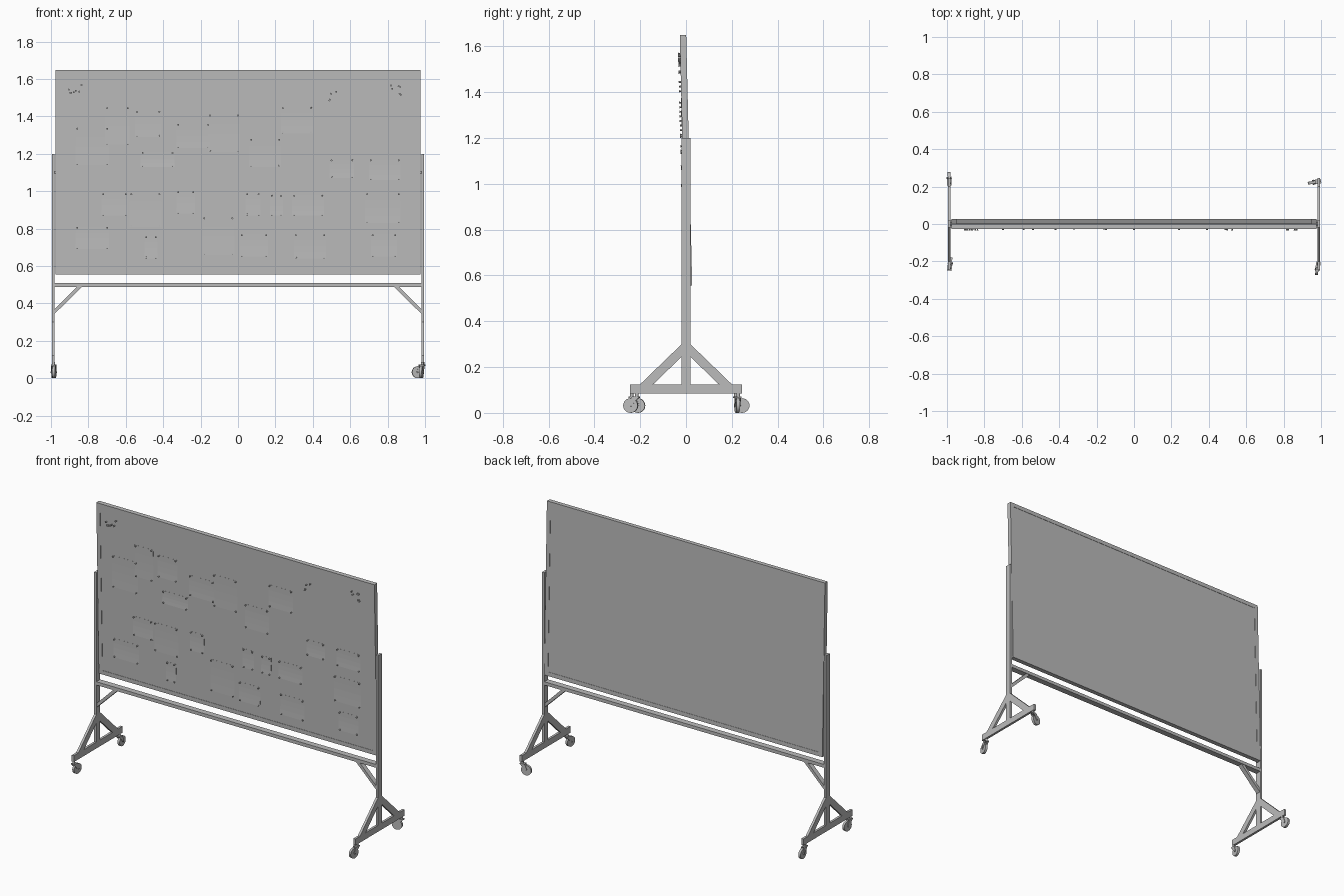
import bpy, bmesh, math, random
from mathutils import Matrix, Vector

random.seed(4)
if "Cube" in bpy.data.objects:
    bpy.data.objects.remove(bpy.data.objects["Cube"])

grey = bpy.data.materials.new("light_grey")
grey.use_nodes = True
colour = (0.5, 0.5, 0.5, 1)
grey.diffuse_color = colour
grey.node_tree.nodes["Principled BSDF"].inputs["Base Color"].default_value = colour


def finish(name, bm, matrix=None, smooth=False):
    """Turn a bmesh into a named object, optionally moved by a matrix."""
    if matrix:
        bm.transform(matrix)
    bmesh.ops.recalc_face_normals(bm, faces=bm.faces)
    mesh = bpy.data.meshes.new(name)
    bm.to_mesh(mesh)
    bm.free()
    mesh.materials.append(grey)
    ob = bpy.data.objects.new(name, mesh)
    bpy.context.collection.objects.link(ob)
    if smooth:
        bpy.ops.object.select_all(action="DESELECT")
        ob.select_set(True)
        bpy.context.view_layer.objects.active = ob
        bpy.ops.object.shade_smooth_by_angle(angle=math.radians(40))
    return ob


def add_box(bm, low, high):
    low, high = Vector(low), Vector(high)
    place = Matrix.Translation((low + high) / 2) @ Matrix.Diagonal((*(high - low), 1))
    return bmesh.ops.create_cube(bm, size=1, matrix=place)


def box(name, low, high, matrix=None):
    bm = bmesh.new()
    add_box(bm, low, high)
    return finish(name, bm, matrix)


def prism(name, points, offset, matrix=None):
    """Extrude a flat outline along an offset vector."""
    bm = bmesh.new()
    face = bm.faces.new([bm.verts.new(p) for p in points])
    new = bmesh.ops.extrude_face_region(bm, geom=[face])["geom"]
    verts = [v for v in new if isinstance(v, bmesh.types.BMVert)]
    bmesh.ops.translate(bm, vec=offset, verts=verts)
    return finish(name, bm, matrix)


def add_rod(bm, centre, radius, length, axis, sides=24):
    turn = Vector((0, 0, 1)).rotation_difference(Vector(axis)).to_matrix().to_4x4()
    bmesh.ops.create_cone(bm, cap_ends=True, segments=sides, radius1=radius, radius2=radius,
                          depth=length, matrix=Matrix.Translation(centre) @ turn)


def rod(name, centre, radius, length, axis, matrix=None, sides=24):
    bm = bmesh.new()
    add_rod(bm, centre, radius, length, axis, sides)
    return finish(name, bm, matrix, smooth=True)


# Leaning board with a slightly recessed panel on both faces
PIVOT = 1.102
HALF = 0.014
lean = Matrix.Translation((0, 0, PIVOT)) @ Matrix.Rotation(0.024, 4, "X")
bm = bmesh.new()
add_box(bm, (-0.975, -HALF, -0.547), (0.975, HALF, 0.547))
bm.normal_update()
for face in [f for f in bm.faces if abs(f.normal.y) > 0.9]:
    inward = -face.normal.copy()
    bmesh.ops.inset_region(bm, faces=[face], thickness=0.036)
    rim = bmesh.ops.extrude_face_region(bm, geom=[face])["geom"]
    bmesh.ops.translate(bm, vec=inward * 0.002, verts=[v for v in rim if isinstance(v, bmesh.types.BMVert)])
    bmesh.ops.delete(bm, geom=[face], context="FACES")
finish("board", bm, lean)

# Pinned sheets: left, bottom, width, height
SHEETS = [
    (-.87, 1.14, .18, .2), (-.71, 1.25, .13, .2), (-.55, 1.29, .14, .14), (-.52, 1.13, .18, .08),
    (-.33, 1.23, .18, .13), (-.16, 1.21, .17, .2), (.06, 1.13, .17, .15), (.23, 1.31, .17, .14),
    (-.87, .69, .18, .12), (-.73, .87, .14, .12), (-.58, .81, .17, .18), (-.5, .64, .07, .12),
    (-.33, .88, .1, .12), (.04, .87, .08, .12), (.17, .87, .07, .11), (.29, .87, .17, .11),
    (.3, .64, .17, .13), (.7, 1.06, .17, .11), (.68, .83, .19, .16), (.49, 1.07, .13, .1),
    (-.19, .66, .17, .2), (.01, .65, .15, .12), (.71, .65, .14, .12),
]
FRONT = 0.002 - HALF
pins = []
bm = bmesh.new()
for x, z, width, height in SHEETS:
    z -= PIVOT
    rows = []
    # Each sheet curls gently away from the board toward its lower edge
    for t in (0, 0.25, 0.5, 0.75, 1):
        y = FRONT - 0.001 - 0.004 * (1 - t) ** 2
        rows.append([bm.verts.new((u, y, z + height * t)) for u in (x, x + width)])
    for a, b in zip(rows, rows[1:]):
        bm.faces.new((a[0], a[1], b[1], b[0]))
    pins += [(x + 0.01, z + height - 0.005), (x + width - 0.01, z + height - 0.005),
             (x + 0.01, z + 0.005), (x + width - 0.01, z + 0.005)]
sheets = finish("pinned_sheets", bm)
sheets.data.transform(lean)
thick = sheets.modifiers.new("thickness", "SOLIDIFY")
thick.thickness = 0.0006

# Push pins at the sheet corners, with spare clusters near the top
for cx, cz, count in ((-0.87, 1.55, 7), (0.84, 1.54, 6), (0.49, 1.51, 4)):
    for _ in range(count):
        pins.append((cx + random.uniform(-.04, .04), cz - PIVOT + random.uniform(-.03, .03)))
bm = bmesh.new()
for x, z in pins:
    add_rod(bm, (x, FRONT - 0.005, z), 0.0035, 0.01, (0, 1, 0), 8)
    add_rod(bm, (x, FRONT - 0.01, z), 0.005, 0.003, (0, 1, 0), 8)
finish("push_pins", bm, lean, smooth=True)

# Lower crossbar
box("crossbar", (-0.98, -0.019, 0.487), (0.98, 0.019, 0.508))

# Side stands, mirrored left and right
for side, s in (("left", 1), ("right", -1)):
    flip = Matrix.Scale(s, 4, (1, 0, 0))
    box(side + "_post", (0.98, -0.019, 0.12), (0.995, 0.019, 1.2), flip)
    box(side + "_foot", (0.98, -0.245, 0.085), (0.995, 0.245, 0.125), flip)
    rod(side + "_board_pivot", (0.978, 0, PIVOT), 0.007, 0.02, (1, 0, 0), flip, 16)
    prism(side + "_corner_brace",
          [(0.98, -0.015, 0.345), (0.98, -0.015, 0.37), (0.863, -0.015, 0.487), (0.835, -0.015, 0.487)],
          (0, 0.03, 0), flip)
    for end, e in (("front", -1), ("back", 1)):
        prism(f"{side}_{end}_foot_brace",
              [(0.98, e * y, z) for y, z in ((0.2, 0.125), (0.143, 0.125), (0.019, 0.245), (0.019, 0.3))],
              (0.015, 0, 0), flip)

# Swivelled casters: name, pivot x, pivot y, trailing angle
for name, x, y, angle in (("left_front", 0.985, -0.215, 260), ("left_back", 0.988, 0.228, 190),
                          ("right_front", -0.986, -0.237, 82), ("right_back", -0.987, 0.218, 92)):
    place = Matrix.Translation((x, y, 0)) @ Matrix.Rotation(math.radians(angle), 4, "Z")
    rod(name + "_caster_stem", (0, 0, 0.078), 0.008, 0.016, (0, 0, 1), place, 16)
    box(name + "_caster_cap", (-0.012, -0.012, 0.066), (0.02, 0.012, 0.072), place)
    for part, w in (("inner", 0.009), ("outer", -0.012)):
        prism(f"{name}_{part}_fork",
              [(-0.012, w, 0.07), (0.02, w, 0.07), (0.035, w, 0.034), (0.025, w, 0.026)],
              (0, 0.003, 0), place)
    rod(name + "_wheel", (0.027, 0, 0.032), 0.032, 0.015, (0, 1, 0), place)
    rod(name + "_axle", (0.028, 0, 0.032), 0.005, 0.027, (0, 1, 0), place, 12)
